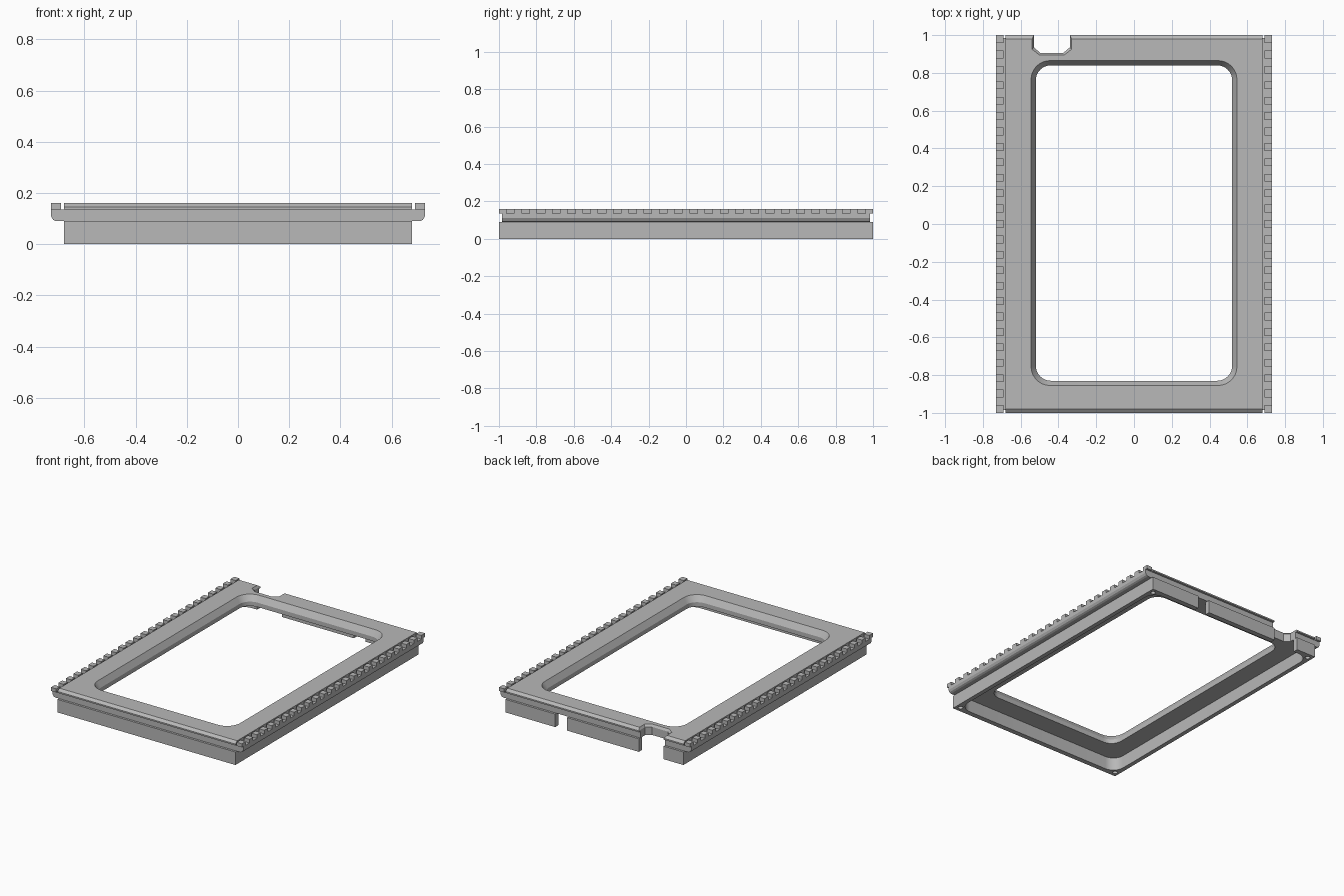
import bpy, bmesh, math

cube = bpy.data.objects.get("Cube")
if cube:
    bpy.data.objects.remove(cube, do_unlink=True)

grey = bpy.data.materials.new("plain grey")
grey.use_nodes = True
colour = (0.48, 0.48, 0.48, 1)
grey.diffuse_color = colour
grey.node_tree.nodes["Principled BSDF"].inputs["Base Color"].default_value = colour


def add_loops(bm, loops):
    """Skin a closed solid through loops of equal length."""
    rings = [[bm.verts.new(p) for p in loop] for loop in loops]
    n = len(rings[0])
    for a, b in zip(rings, rings[1:]):
        for i in range(n):
            j = (i + 1) % n
            bm.faces.new((a[i], a[j], b[j], b[i]))
    bm.faces.new(rings[0][::-1])
    bm.faces.new(rings[-1])


def solid(name, *parts):
    bm = bmesh.new()
    for loops in parts:
        add_loops(bm, loops)
    bmesh.ops.recalc_face_normals(bm, faces=bm.faces)
    mesh = bpy.data.meshes.new(name)
    bm.to_mesh(mesh)
    bm.free()
    mesh.materials.append(grey)
    obj = bpy.data.objects.new(name, mesh)
    bpy.context.collection.objects.link(obj)
    return obj


def at_z(points, z):
    return [(x, y, z) for x, y in points]


def rect(x0, x1, y0, y1):
    return [(x0, y0), (x1, y0), (x1, y1), (x0, y1)]


def rounded(x0, x1, y0, y1, r, steps=8):
    pts = []
    corners = ((x1 - r, y1 - r), (x0 + r, y1 - r), (x0 + r, y0 + r), (x1 - r, y0 + r))
    for q, (cx, cy) in enumerate(corners):
        for i in range(steps + 1):
            a = math.pi / 2 * (q + i / steps)
            pts.append((cx + r * math.cos(a), cy + r * math.sin(a)))
    return pts


def cut(target, *cutters):
    bpy.ops.object.select_all(action="DESELECT")
    bpy.context.view_layer.objects.active = target
    for cutter in cutters:
        mod = target.modifiers.new("cut", "BOOLEAN")
        mod.operation, mod.solver, mod.object = "DIFFERENCE", "EXACT", cutter
        bpy.ops.object.modifier_apply(modifier=mod.name)


# Cutters
opening = solid("opening_cutter", [
    at_z(rounded(-.52, .52, -.83, .84, .08), .05),
    at_z(rounded(-.52, .52, -.83, .84, .08), .12),
    at_z(rounded(-.545, .545, -.855, .865, .1), .16),
    at_z(rounded(-.545, .545, -.855, .865, .1), .2)])

notch_shape = [(-.53, 1.05), (-.53, .935), (-.495, .905),
               (-.375, .905), (-.34, .935), (-.34, 1.05)]
wide_notch = [(-.435 + (x + .435) * 1.1, y - .01) for x, y in notch_shape]
notch = solid("notch_cutter", [
    at_z(notch_shape, -.05), at_z(notch_shape, .145),
    at_z(wide_notch, .16), at_z(wide_notch, .2)])

cavity_shape = rounded(-.65, .65, -.965, .965, .08)
cavity = solid("cavity_cutter", [at_z(cavity_shape, -.05), at_z(cavity_shape, .12)])
gap_shape = rect(.21, .3, .9, 1.05)
gap = solid("gap_cutter", [at_z(gap_shape, -.05), at_z(gap_shape, .12)])

hole_parts = []
for sx in (-1, 1):
    for sy in (-1, 1):
        x, y, r = sx * .648, sy * .963, .016
        shape = rounded(x - r, x + r, y - r, y + r, r * .99, 4)
        hole_parts.append([at_z(shape, -.02), at_z(shape, .03)])
holes = solid("hole_cutter", *hole_parts)

# Wall that hangs below the plate
skirt_shape = rect(-.68, .68, -1, 1)
skirt = solid("skirt_wall", [at_z(skirt_shape, 0), at_z(skirt_shape, .09)])
cut(skirt, cavity, gap, notch, holes)

# Top plate with a bevelled lip at the front and back
half = [(.985, .09), (.985, .135), (1, .135), (1, .145), (.98, .16)]
profile = half + [(-y, z) for y, z in reversed(half)]
plate = solid("top_plate", [[(x, y, z) for y, z in profile] for x in (-.68, .68)])
cut(plate, opening, notch)

for helper in (opening, notch, cavity, gap, holes):
    bpy.data.objects.remove(helper, do_unlink=True)

# Side rails and their rows of teeth
rail_profile = [(.68, .09), (.71, .09), (.722, .096), (.73, .11), (.73, .135), (.68, .135)]
count, width = 25, .041
pitch = (2 - width) / (count - 1)
parts = [skirt, plate]
for side, s in (("left", 1), ("right", -1)):
    parts.append(solid(side + "_rail", [[(s * x, y, z) for x, z in rail_profile]
                                        for y in (-.985, .985)]))
    teeth = []
    for i in range(count):
        y = -1 + i * pitch
        shape = rect(s * .69, s * .73, y, y + width)
        teeth.append([at_z(shape, .135), at_z(shape, .16)])
    parts.append(solid(side + "_rail_teeth", *teeth))

# Keep crisp edges, smooth the rounded corners
bpy.ops.object.select_all(action="DESELECT")
for obj in parts:
    obj.select_set(True)
bpy.context.view_layer.objects.active = plate
bpy.ops.object.shade_smooth_by_angle(angle=math.radians(25))
